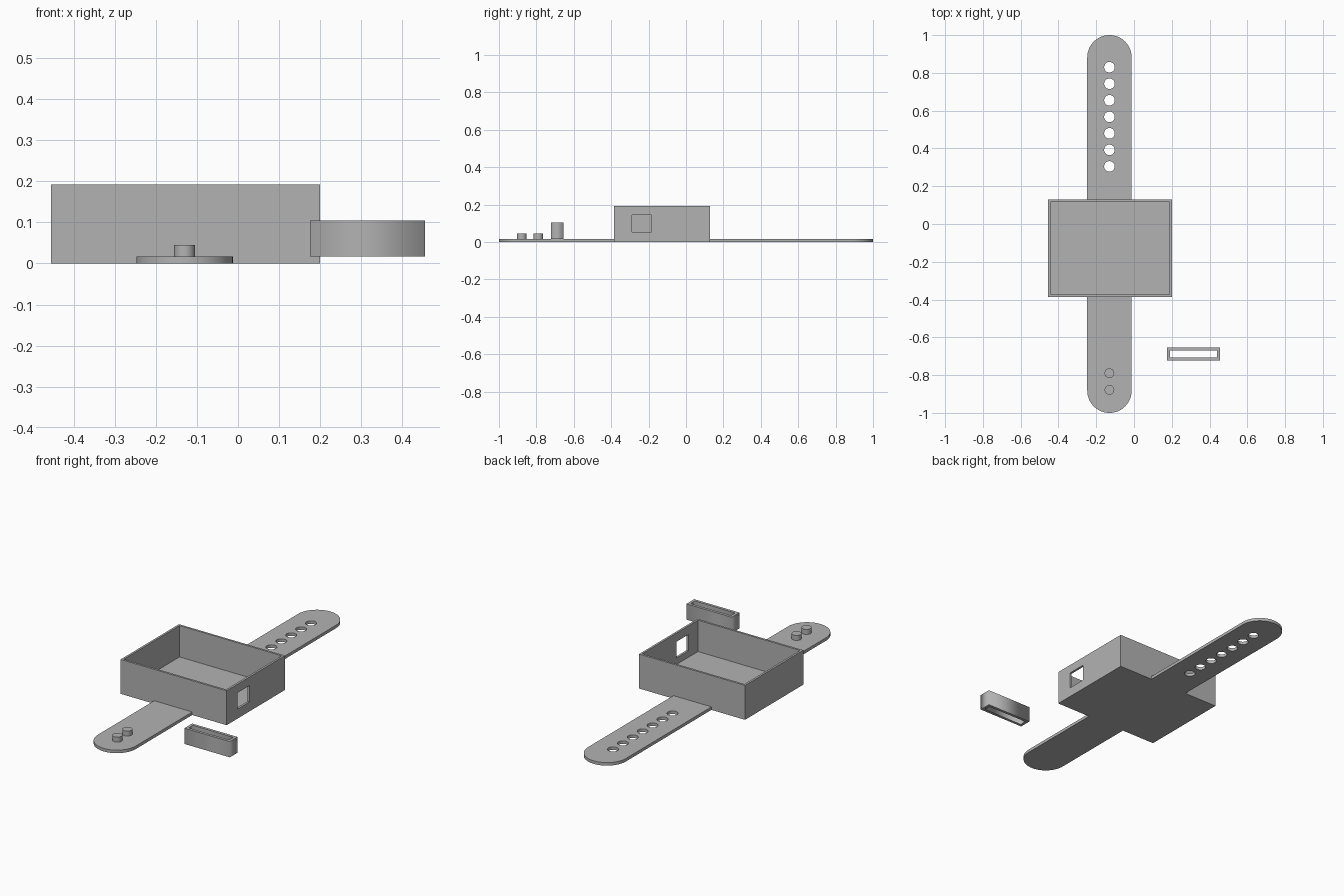
import bpy
import bmesh
from math import pi, cos, sin, radians
from mathutils import Matrix

cube = bpy.data.objects.get("Cube")
if cube:
    bpy.data.objects.remove(cube, do_unlink=True)

COLOUR = (0.45, 0.45, 0.45, 1)
grey = bpy.data.materials.new("plain grey")
grey.use_nodes = True
grey.diffuse_color = COLOUR
grey.node_tree.nodes["Principled BSDF"].inputs["Base Color"].default_value = COLOUR

WALL = 0.017                    # case wall, floor and strap thickness
LEFT, RIGHT = -0.455, 0.2       # case extents
FRONT, BACK = -0.386, 0.129
HEIGHT = 0.192
STRAP_X, STRAP_R = -0.13, 0.1175


def select(obj):
    bpy.ops.object.select_all(action='DESELECT')
    obj.select_set(True)
    bpy.context.view_layer.objects.active = obj


def add_mesh(name, bm, smooth=False):
    mesh = bpy.data.meshes.new(name)
    bmesh.ops.recalc_face_normals(bm, faces=bm.faces)
    bm.to_mesh(mesh)
    bm.free()
    obj = bpy.data.objects.new(name, mesh)
    bpy.context.collection.objects.link(obj)
    mesh.materials.append(grey)
    if smooth:
        select(obj)
        bpy.ops.object.shade_smooth_by_angle(angle=radians(30))
    return obj


def box(x0, x1, y0, y1, z0, z1):
    bm = bmesh.new()
    bmesh.ops.create_cube(bm, size=1)
    bmesh.ops.scale(bm, vec=(x1 - x0, y1 - y0, z1 - z0), verts=bm.verts)
    bmesh.ops.translate(bm, vec=((x0 + x1) / 2, (y0 + y1) / 2, (z0 + z1) / 2),
                        verts=bm.verts)
    return bm


def arc(cx, cy, r, start, end, steps):
    angles = [start + (end - start) * i / steps for i in range(steps + 1)]
    return [(cx + r * cos(a), cy + r * sin(a)) for a in angles]


def rectangle(x0, x1, y0, y1):
    return [(x0, y0), (x1, y0), (x1, y1), (x0, y1)]


def plate(name, outlines, z0, z1, smooth=False):
    """Extrude a filled outline; further outlines become through holes."""
    curve = bpy.data.curves.new(name + "_outline", 'CURVE')
    curve.dimensions = '2D'
    curve.fill_mode = 'BOTH'
    curve.extrude = (z1 - z0) / 2
    for points in outlines:
        spline = curve.splines.new('POLY')
        spline.points.add(len(points) - 1)
        for p, (x, y) in zip(spline.points, points):
            p.co = (x, y, 0, 1)
        spline.use_cyclic_u = True
    temp = bpy.data.objects.new(name + "_outline", curve)
    bpy.context.collection.objects.link(temp)
    bpy.context.view_layer.update()
    bm = bmesh.new()
    bm.from_mesh(temp.to_mesh())
    temp.to_mesh_clear()
    bpy.data.objects.remove(temp)
    bpy.data.curves.remove(curve)
    bmesh.ops.remove_doubles(bm, verts=bm.verts, dist=1e-5)
    bmesh.ops.translate(bm, vec=(0, 0, (z0 + z1) / 2), verts=bm.verts)
    return add_mesh(name, bm, smooth)


# Open case: box with its top inset and sunk to the floor
bm = box(LEFT, RIGHT, FRONT, BACK, 0, HEIGHT)
top = max(bm.faces, key=lambda f: f.calc_center_median().z)
bmesh.ops.inset_region(bm, faces=[top], thickness=WALL)
inner = bmesh.ops.extrude_discrete_faces(bm, faces=[top])["faces"][0]
bmesh.ops.translate(bm, vec=(0, 0, WALL - HEIGHT), verts=inner.verts)
case = add_mesh("case", bm)

# Window through the left wall
cutter = add_mesh("window_cutter", box(RIGHT - 0.06, RIGHT + 0.06,
                                       -0.29, -0.184, 0.053, 0.144))
cutter.hide_render = True
cut = case.modifiers.new("window", 'BOOLEAN')
cut.operation = 'DIFFERENCE'
cut.solver = 'EXACT'
cut.object = cutter
select(case)
bpy.ops.object.modifier_apply(modifier=cut.name)
bpy.data.objects.remove(cutter, do_unlink=True)

# Straps with rounded ends; the back one has a row of holes
end = 1 - STRAP_R
x0, x1 = STRAP_X - STRAP_R, STRAP_X + STRAP_R
back_outline = [(x0, BACK), (x1, BACK)] + arc(STRAP_X, end, STRAP_R, 0, pi, 40)
holes = [arc(STRAP_X, 0.305 + 0.0875 * i, 0.028, 0, 2 * pi, 32)[:-1]
         for i in range(7)]
plate("back_strap", [back_outline] + holes, 0, WALL, smooth=True)
front_outline = [(x1, FRONT), (x0, FRONT)] + arc(STRAP_X, -end, STRAP_R, pi, 2 * pi, 40)
plate("front_strap", [front_outline], 0, WALL, smooth=True)

# Fastening pegs on the front strap
for name, y in (("inner_peg", -0.79), ("outer_peg", -0.878)):
    bm = bmesh.new()
    bmesh.ops.create_cone(bm, cap_ends=True, segments=32, radius1=0.0255,
                          radius2=0.0255, depth=0.028,
                          matrix=Matrix.Translation((STRAP_X, y, WALL + 0.014)))
    add_mesh(name, bm, smooth=True)

# Loose keeper loop, a rectangular tube
lx0, lx1, ly0, ly1 = 0.175, 0.455, -0.722, -0.654
t = 0.0155
plate("keeper_loop", [rectangle(lx0, lx1, ly0, ly1),
                      rectangle(lx0 + t, lx1 - t, ly0 + t, ly1 - t)], WALL, 0.105)
